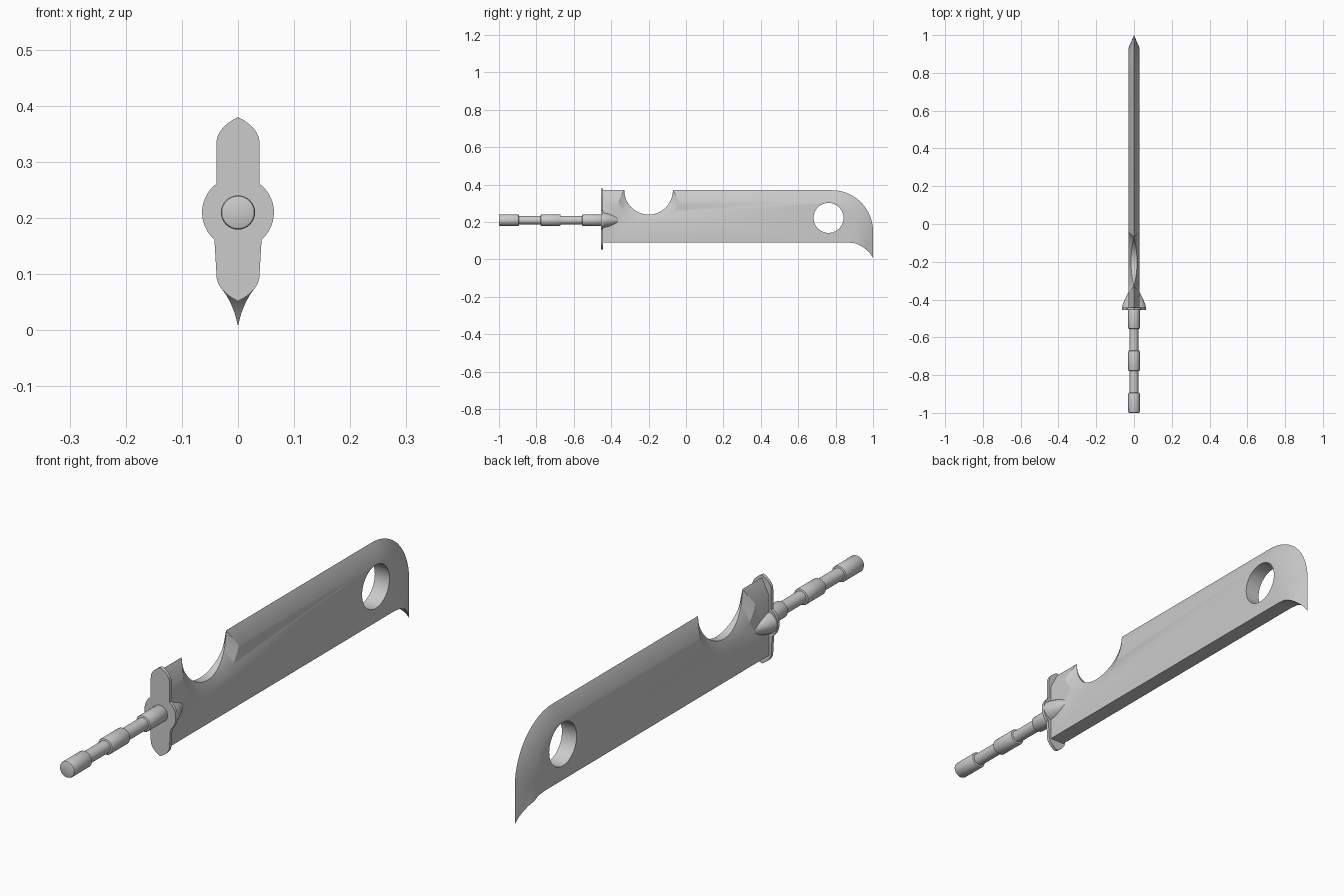
import bpy, bmesh, math
from math import sin, cos, pi, radians

cube = bpy.data.objects.get("Cube")
if cube:
    bpy.data.objects.remove(cube, do_unlink=True)

GREY = (0.6, 0.6, 0.6, 1)
steel = bpy.data.materials.new("grey_steel")
steel.use_nodes = True
steel.diffuse_color = GREY
steel.node_tree.nodes["Principled BSDF"].inputs["Base Color"].default_value = GREY

AXIS_Z = 0.21   # height of the grip axis
HALF = 0.03     # half thickness of the blade


def make_object(name, bm):
    bmesh.ops.recalc_face_normals(bm, faces=bm.faces)
    mesh = bpy.data.meshes.new(name)
    bm.to_mesh(mesh)
    bm.free()
    mesh.materials.append(steel)
    obj = bpy.data.objects.new(name, mesh)
    bpy.context.collection.objects.link(obj)
    return obj


def select(obj):
    bpy.ops.object.select_all(action='DESELECT')
    obj.select_set(True)
    bpy.context.view_layer.objects.active = obj


def smooth(obj):
    select(obj)
    bpy.ops.object.shade_smooth_by_angle(angle=radians(30))


def turned(name, profile, flatten=1.0, steps=32):
    """Spin (radius, y) pairs around the grip axis; flatten scales the height."""
    bm = bmesh.new()
    rings = []
    for r, y in profile:
        rings.append([bm.verts.new((r * cos(2 * pi * i / steps), y,
                                    AXIS_Z + flatten * r * sin(2 * pi * i / steps)))
                      for i in range(steps)])
    for a, b in zip(rings, rings[1:]):
        for i in range(steps):
            j = (i + 1) % steps
            bm.faces.new((a[i], a[j], b[j], b[i]))
    bm.faces.new(rings[0])
    bm.faces.new(rings[-1])
    obj = make_object(name, bm)
    smooth(obj)
    return obj


# Blade: stations of (edge y, edge z, edge half width, shoulder y, shoulder z)
stations = [(-0.445, 0.37, 0, -0.445, 0.31)]
for i in range(25):                      # round notch in the spine
    t = i / 24
    a = pi + pi * t
    b = radians(200.3 + 139.4 * t)
    stations.append((-0.2 + 0.13 * cos(a), 0.37 + 0.13 * sin(a), 0.016 * sin(a) ** 2,
                     -0.2 + 0.173 * cos(b), 0.37 + 0.173 * sin(b)))
for i in range(17):                      # rounded nose
    a = pi / 2 * (1 - i / 16)
    stations.append((0.78 + 0.22 * cos(a), 0.15 + 0.22 * sin(a), 0,
                     0.78 + 0.15 * cos(a), 0.15 + 0.16 * sin(a)))

# Underside from the guard to the hooked tip: (y, z, half width)
belly = [(-0.445, 0.09, HALF), (0.87, 0.09, HALF), (0.905, 0.086, HALF), (0.93, 0.075, HALF)]
hook = [(0.95, 0.063, 0.021), (0.968, 0.048, 0.013), (0.985, 0.031, 0.006), (1, 0.008, 0)]

bm = bmesh.new()
cache = {}


def vert(x, y, z):
    key = (round(x, 5), round(y, 5), round(z, 5))
    if key not in cache:
        cache[key] = bm.verts.new((x, y, z))
    return cache[key]


def face(points):
    verts = list(dict.fromkeys(vert(*p) for p in points))
    if len(verts) > 2:
        bm.faces.new(verts)


for s in (1, -1):
    edge = [(s * w, y, z) for y, z, w, _, _ in stations]
    shoulder = [(s * HALF, y, z) for _, _, _, y, z in stations]
    low = [(s * w, y, z) for y, z, w in belly]
    tip = [(s * w, y, z) for y, z, w in hook]
    for i in range(len(edge) - 1):
        face((edge[i], edge[i + 1], shoulder[i + 1], shoulder[i]))
    face([shoulder[-1], edge[-1]] + tip[::-1] + [low[-1]])
    face(shoulder + low[::-1])


def mirrored(p):
    return (-p[0], p[1], p[2])


for line in (edge, low + tip):
    for p, q in zip(line, line[1:]):
        face((p, q, mirrored(q), mirrored(p)))
face((edge[0], shoulder[0], low[0], mirrored(low[0]), mirrored(shoulder[0])))
blade = make_object("blade", bm)

# Round hole through the blade near the nose
bm = bmesh.new()
bmesh.ops.create_cone(bm, cap_ends=True, segments=48, radius1=0.08, radius2=0.08, depth=0.3)
cutter = make_object("hole_cutter", bm)
cutter.rotation_euler = (0, pi / 2, 0)
cutter.location = (0, 0.762, 0.222)
cutter.hide_render = True
cut = blade.modifiers.new("hole", 'BOOLEAN')
cut.operation = 'DIFFERENCE'
cut.solver = 'EXACT'
cut.object = cutter
bpy.context.view_layer.update()
select(blade)
bpy.ops.object.modifier_apply(modifier="hole")
bpy.data.objects.remove(cutter, do_unlink=True)
smooth(blade)

# Guard: thin plate with pointed ends and a round middle
MID = 0.216
quarter = [(0.0, 0.38)]
for i in range(1, 9):
    a = pi / 2 * i / 8
    quarter.append((0.0385 * sin(a) ** 0.85, 0.33 + 0.05 * (1 - i / 8) ** 0.8))
upper = quarter
lower = [(x, 2 * MID - z) for x, z in quarter[::-1]]
bulge = [(0.064 * cos(radians(a)), AXIS_Z + 0.064 * sin(radians(a))) for a in range(53, -54, -6)]
side = upper + bulge + lower
outline = side + [(-x, z) for x, z in side[-2:0:-1]]
bm = bmesh.new()
plate = bm.faces.new([bm.verts.new((x, -0.455, z)) for x, z in outline])
extruded = bmesh.ops.extrude_face_region(bm, geom=[plate])["geom"]
bmesh.ops.translate(bm, vec=(0, 0.012, 0),
                    verts=[v for v in extruded if isinstance(v, bmesh.types.BMVert)])
smooth(make_object("guard", bm))

# Pointed collar that joins the guard to the blade
collar = [(0.064 * (1 - (i / 12) ** 1.4) + 0.0005, -0.448 + 0.134 * i / 12) for i in range(13)]
turned("guard_collar", collar, flatten=0.72)

# Grip: thin rod with three thicker sleeves
turned("grip_rod", [(0.023, -0.95), (0.023, -0.45)])
for name, start, end in (("pommel_sleeve", -1.0, -0.893),
                         ("middle_sleeve", -0.778, -0.67),
                         ("guard_sleeve", -0.556, -0.448)):
    turned(name, [(0.026, start), (0.029, start + 0.0015), (0.0305, start + 0.005),
                  (0.0305, end - 0.005), (0.029, end - 0.0015), (0.026, end)])
